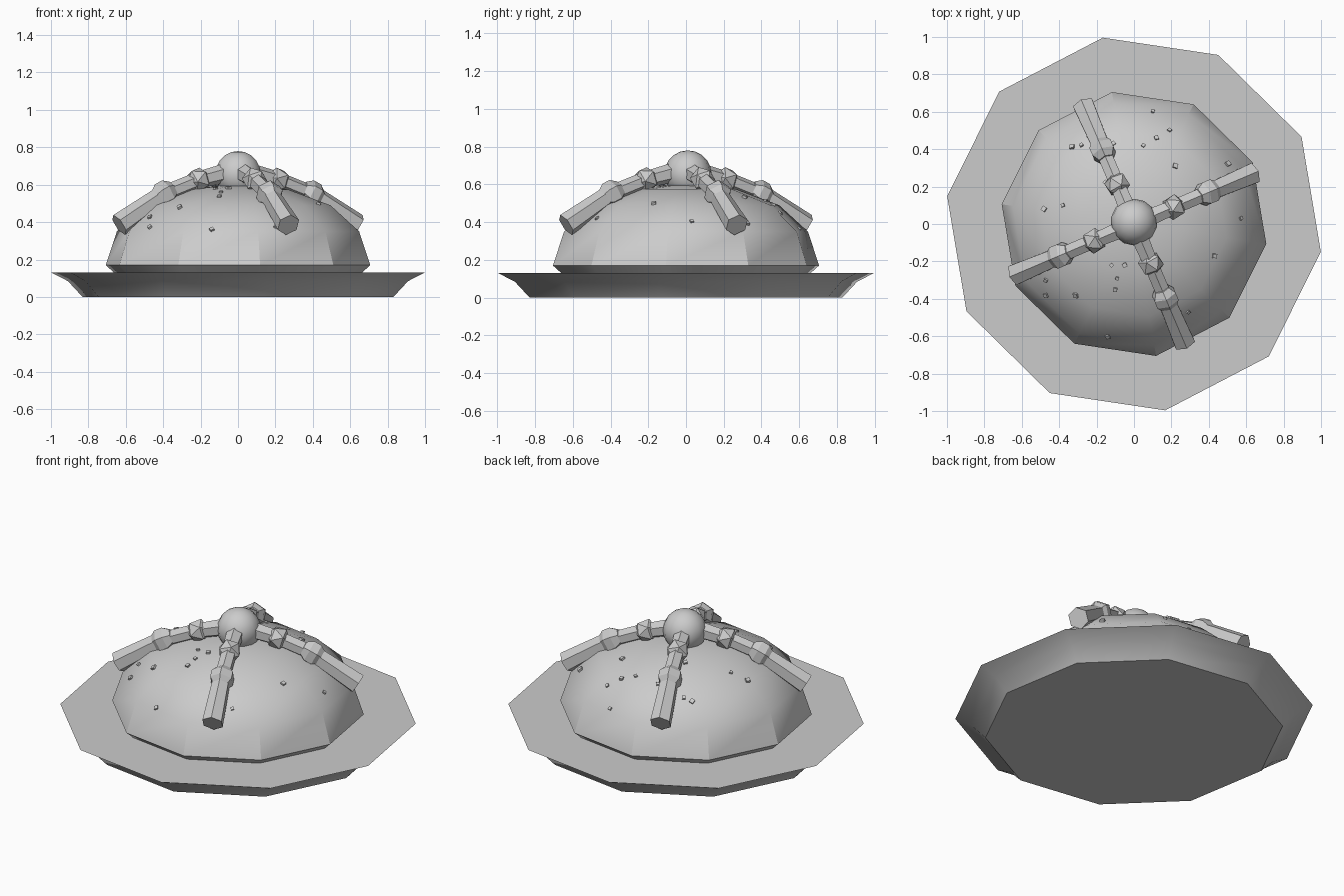
import bpy, bmesh, math, random
from mathutils import Vector, Matrix

random.seed(4)
if "Cube" in bpy.data.objects:
    bpy.data.objects.remove(bpy.data.objects["Cube"], do_unlink=True)

grey = bpy.data.materials.new("plain grey")
grey.use_nodes = True
COLOUR = (0.6, 0.6, 0.6, 1)
grey.diffuse_color = COLOUR
grey.node_tree.nodes["Principled BSDF"].inputs["Base Color"].default_value = COLOUR


def finish(bm, name, smooth=None):
    """Turn a bmesh into a named grey object, smooth below an angle if given."""
    bmesh.ops.recalc_face_normals(bm, faces=bm.faces)
    mesh = bpy.data.meshes.new(name)
    bm.to_mesh(mesh)
    bm.free()
    mesh.materials.append(grey)
    obj = bpy.data.objects.new(name, mesh)
    bpy.context.collection.objects.link(obj)
    if smooth:
        bpy.ops.object.select_all(action='DESELECT')
        bpy.context.view_layer.objects.active = obj
        obj.select_set(True)
        bpy.ops.object.shade_smooth_by_angle(angle=math.radians(smooth))
    return obj


def lathe(name, profile, smooth, sides=10, start=-8.5):
    """Stack polygon rings of (radius, height); zero radius closes to a tip."""
    bm = bmesh.new()
    rings = []
    for r, z in profile:
        count = sides if r else 1
        angles = [math.radians(start) + math.tau * i / sides for i in range(count)]
        rings.append([bm.verts.new((r * math.cos(a), r * math.sin(a), z)) for a in angles])
    for low, high in zip(rings, rings[1:]):
        for i in range(sides):
            j = (i + 1) % sides
            if len(high) == 1:
                bm.faces.new((low[i], low[j], high[0]))
            else:
                bm.faces.new((low[i], low[j], high[j], high[i]))
    bm.faces.new(rings[0])
    if len(rings[-1]) > 1:
        bm.faces.new(rings[-1])
    return finish(bm, name, smooth)


def aligned(centre, axis):
    return Matrix.Translation(centre) @ axis.to_track_quat('Z', 'Y').to_matrix().to_4x4()


def rod(name, a, b, r1, r2):
    bm = bmesh.new()
    bmesh.ops.create_cone(bm, cap_ends=True, segments=6, radius1=r1, radius2=r2,
                          depth=(b - a).length, matrix=aligned((a + b) / 2, b - a))
    finish(bm, name)


# Plate and the domed body standing on it
lathe("plate", [(0.84, 0), (0.92, 0.085), (1.01, 0.13)], 35)
dome = lathe("dome", [(0.67, 0.13), (0.715, 0.17), (0.655, 0.35), (0.5, 0.49),
                      (0.27, 0.575), (0, 0.605)], 30)

# Ball on top
bm = bmesh.new()
bmesh.ops.create_uvsphere(bm, u_segments=14, v_segments=10, radius=0.125,
                          matrix=Matrix.Translation((0, 0.01, 0.655)))
finish(bm, "top_ball", 40)

# Four jointed arms draped over the dome
for n in range(4):
    a = math.radians(23 + 90 * n)
    path = [Vector((r * math.cos(a), r * math.sin(a), z))
            for r, z in [(0, 0.68), (0.23, 0.625), (0.43, 0.55), (0.69, 0.385)]]
    rod(f"arm_inner_{n}", path[0], path[1], 0.055, 0.045)
    rod(f"arm_middle_{n}", path[1], path[2], 0.045, 0.045)
    rod(f"arm_outer_{n}", path[2], path[3], 0.052, 0.063)
    bm = bmesh.new()
    bmesh.ops.create_icosphere(bm, subdivisions=1, radius=0.07,
                               matrix=aligned(path[1], path[2] - path[0]))
    finish(bm, f"inner_knot_{n}")
    bm = bmesh.new()
    bmesh.ops.create_uvsphere(bm, u_segments=6, v_segments=5, radius=0.074,
                              matrix=aligned(path[2], path[3] - path[1]))
    finish(bm, f"outer_knot_{n}")

# Crumbs scattered on the dome
spots = [(.1, .6), (.19, .5), (.12, .46), (-.33, .41), (-.28, .42), (-.11, .43),
         (.05, .42), (.5, .32), (.22, .31), (.57, .03), (.43, -.17), (-.48, .08),
         (-.38, .1), (-.05, -.22), (-.12, -.22), (-.09, -.29), (.06, -.16),
         (-.47, -.3), (-.47, -.38), (-.31, -.38), (-.1, -.35), (-.14, -.6),
         (.2, -.57), (.29, -.47), (-.15, .22)]
bpy.context.view_layer.update()
bm = bmesh.new()
for x, y in spots:
    hit, place, normal, _ = dome.ray_cast(Vector((x, y, 1)), Vector((0, 0, -1)))
    if hit:
        spin = Matrix.Rotation(random.uniform(0, math.tau), 4, 'Z')
        size = random.uniform(0.017, 0.026)
        bmesh.ops.create_cube(bm, size=size, matrix=aligned(place, normal) @ spin)
finish(bm, "crumbs")
